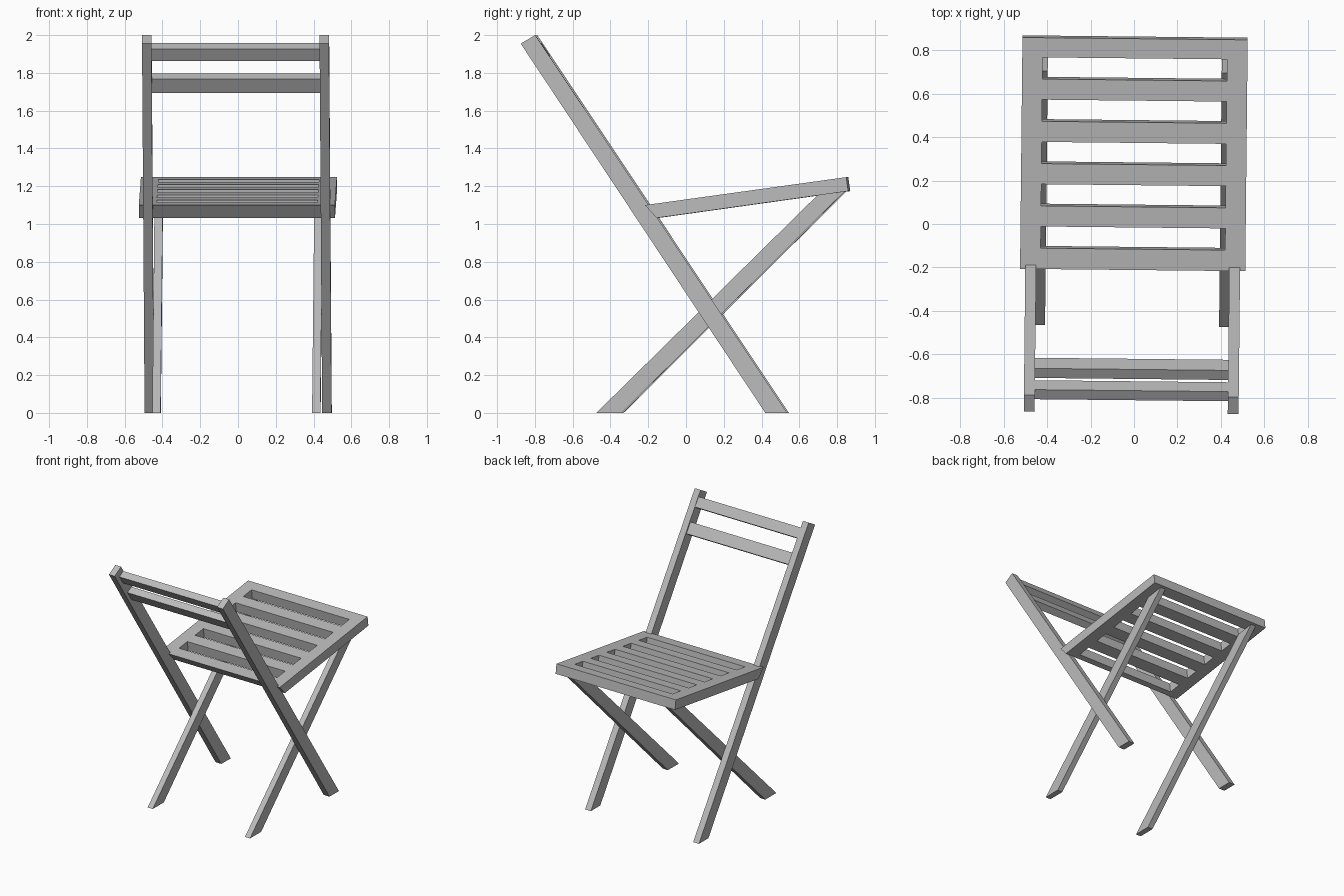
import bpy, bmesh
from math import radians
from mathutils import Matrix, Vector

cube = bpy.data.objects.get("Cube")
if cube:
    bpy.data.objects.remove(cube, do_unlink=True)

grey = bpy.data.materials.new("plain grey")
grey.use_nodes = True
colour = (0.5, 0.5, 0.5, 1)
grey.diffuse_color = colour
grey.node_tree.nodes["Principled BSDF"].inputs["Base Color"].default_value = colour

# The whole chair stands turned very slightly about the vertical
TURN = Matrix.Translation((-0.004, 0, 0)) @ Matrix.Rotation(radians(-0.6), 4, 'Z')


def prism(name, profile, x0, x1):
    """Extrude a side profile of (y, z) points from x0 to x1."""
    bm = bmesh.new()
    face = bm.faces.new([bm.verts.new((x0, y, z)) for y, z in profile])
    new = bmesh.ops.extrude_face_region(bm, geom=[face])["geom"]
    verts = [v for v in new if isinstance(v, bmesh.types.BMVert)]
    bmesh.ops.translate(bm, verts=verts, vec=(x1 - x0, 0, 0))
    bmesh.ops.recalc_face_normals(bm, faces=bm.faces)
    bm.transform(TURN)
    mesh = bpy.data.meshes.new(name)
    bm.to_mesh(mesh)
    bm.free()
    mesh.materials.append(grey)
    obj = bpy.data.objects.new(name, mesh)
    bpy.context.collection.objects.link(obj)
    return obj


def bar(start, along, across, length, depth):
    """Rectangle corners (y, z) from a corner and two directions."""
    a, b = along * length, across * depth
    return [tuple(p) for p in (start, start + a, start + a + b, start + b)]


# Legs, mirrored: the long pair carries the backrest, the short pair the seat
long_leg = [(0.425, 0), (0.54, 0), (-0.793, 2.0), (-0.87, 1.955)]
short_leg = [(-0.47, 0), (-0.335, 0), (0.845, 1.173), (0.70, 1.152)]
for side, s in (("left", 1), ("right", -1)):
    prism(side + "_back_leg", long_leg, s * 0.445, s * 0.495)
    prism(side + "_seat_leg", short_leg, s * 0.401, s * 0.445)

# Backrest slats, lying along the slope of the long legs
down = Vector((0.554, -0.832))
rear = Vector((-0.832, -0.554))
for name, top, height in (("upper_back_slat", (-0.768, 1.957), 0.078),
                          ("lower_back_slat", (-0.670, 1.797), 0.088)):
    prism(name, bar(Vector(top), down, rear, height, 0.053), -0.446, 0.446)

# Sloping seat, its rear edge cut to follow the long legs
seat = prism("seat", [(-0.212, 1.10), (0.854, 1.248), (0.864, 1.174), (-0.15, 1.032)],
             -0.519, 0.519)

# Five slots through the seat
slope = Vector((1.066, 0.148)).normalized()
under = Vector((slope.y, -slope.x))
rear_top = Vector((-0.212, 1.10))
cutters = []
for i in range(5):
    start = rear_top + slope * (0.097 + i * 0.1967) - under * 0.05
    cutters.append(prism("slot_cutter", bar(start, slope, under, 0.101, 0.2), -0.425, 0.425))
for cutter in cutters:
    cutter.hide_render = True
    mod = seat.modifiers.new("slot", 'BOOLEAN')
    mod.operation = 'DIFFERENCE'
    mod.solver = 'EXACT'
    mod.object = cutter
bpy.context.view_layer.update()
cut = bpy.data.meshes.new_from_object(seat.evaluated_get(bpy.context.evaluated_depsgraph_get()))
seat.modifiers.clear()
seat.data = cut
for cutter in cutters:
    bpy.data.objects.remove(cutter, do_unlink=True)
